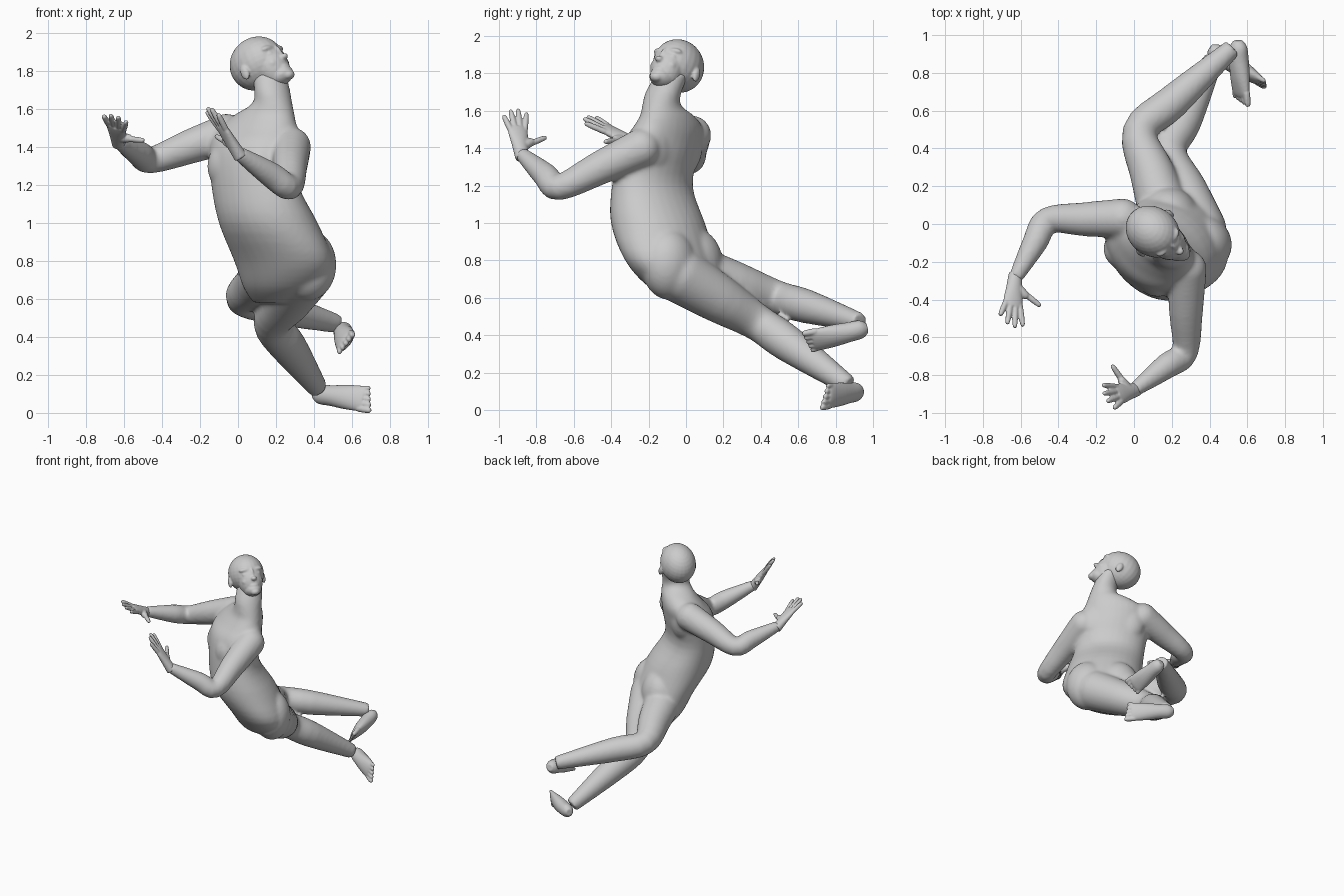
import bpy, bmesh, math
from mathutils import Vector, Matrix

cube = bpy.data.objects.get("Cube")
if cube:
    bpy.data.objects.remove(cube)

clay = bpy.data.materials.new("grey_clay")
clay.use_nodes = True
grey = (0.6, 0.6, 0.6, 1)
clay.diffuse_color = grey
clay.node_tree.nodes["Principled BSDF"].inputs["Base Color"].default_value = grey


def spline(rows, steps):
    """Smooth curve that passes through every row."""
    rows = [Vector(row) for row in rows]
    curve = []
    for i, (start, end) in enumerate(zip(rows, rows[1:])):
        before = rows[max(i - 1, 0)]
        after = rows[min(i + 2, len(rows) - 1)]
        leave, arrive = (end - before) / 2, (after - start) / 2
        for k in range(steps):
            t = k / steps
            ease = t * t * (3 - 2 * t)
            curve.append(start.lerp(end, ease) + leave * t * (1 - t) ** 2 - arrive * t * t * (1 - t))
    return curve + [rows[-1]]


def loft(bm, rows, side, axis=None, sides=24, steps=4):
    """Closed tube; each row holds a centre, a half width and a half depth."""
    rows = spline([(*centre, width, depth) for centre, width, depth in rows], steps)
    centres = [Vector(row[:3]) for row in rows]
    rings = []
    for i, (centre, row) in enumerate(zip(centres, rows)):
        along = axis or (centres[min(i + 1, len(rows) - 1)] - centres[max(i - 1, 0)]).normalized()
        across = (side - along * side.dot(along)).normalized()
        through = along.cross(across)
        ring = []
        for k in range(sides):
            angle = math.tau * k / sides
            offset = across * row[3] * math.cos(angle) + through * row[4] * math.sin(angle)
            ring.append(bm.verts.new(centre + offset))
        rings.append(ring)
    for lower, upper in zip(rings, rings[1:]):
        for k in range(sides):
            n = (k + 1) % sides
            bm.faces.new((lower[k], lower[n], upper[n], upper[k]))
    bm.faces.new(rings[0])
    bm.faces.new(rings[-1])


def blob(bm, centre, radii, frame):
    """Ellipsoid aligned to a frame."""
    matrix = Matrix.Translation(centre) @ frame.to_4x4() @ Matrix.Diagonal((*radii, 1))
    bmesh.ops.create_uvsphere(bm, u_segments=24, v_segments=16, radius=1, matrix=matrix)


def digit(bm, base, tip, radius, side):
    """Finger or toe with a rounded tip."""
    profile = ((0, 1), (0.5, 1), (0.9, 0.8), (1, 0.4))
    loft(bm, [(base.lerp(tip, t), radius * r, radius * r) for t, r in profile], side, sides=12, steps=2)


def limb(bm, root, joint, end, thick):
    """Tapering arm or leg with a swell below the bent joint."""
    root, joint, end = Vector(root), Vector(joint), Vector(end)
    path = ((root, 1), (root.lerp(joint, 0.5), 0.86), (joint, 0.66),
            (joint.lerp(end, 0.35), 0.65), (end, 0.36))
    loft(bm, [(centre, thick * r, thick * r) for centre, r in path], Vector((0, 0, 1)))
    blob(bm, root, (thick, thick, thick), Matrix.Identity(3))


def finish(bm, name, voxel, smoothing):
    """Fuse overlapping volumes into one soft skin."""
    bmesh.ops.recalc_face_normals(bm, faces=bm.faces)
    mesh = bpy.data.meshes.new(name)
    bm.to_mesh(mesh)
    bm.free()
    mesh.materials.append(clay)
    part = bpy.data.objects.new(name, mesh)
    bpy.context.collection.objects.link(part)
    fuse = part.modifiers.new("fuse", 'REMESH')
    fuse.mode = 'VOXEL'
    fuse.voxel_size = voxel
    fuse.use_smooth_shade = True
    soften = part.modifiers.new("soften", 'SMOOTH')
    soften.factor = 0.5
    soften.iterations = smoothing


# Torso and neck: level rings turned to the shoulder line
up = Vector((0, 0, 1))
across = Vector((0.77, -0.64, 0))
back = up.cross(across)
turned = Matrix((across, back, up)).transposed()
body = bmesh.new()
loft(body, [((0.2, 0.06, 0.58), 0.13, 0.1), ((0.24, 0, 0.66), 0.23, 0.18),
            ((0.24, -0.08, 0.8), 0.29, 0.21), ((0.16, -0.15, 1), 0.28, 0.23),
            ((0.09, -0.18, 1.2), 0.26, 0.18), ((0.08, -0.14, 1.4), 0.26, 0.18),
            ((0.1, -0.1, 1.5), 0.24, 0.15), ((0.14, -0.1, 1.57), 0.18, 0.12),
            ((0.18, -0.13, 1.63), 0.11, 0.1), ((0.18, -0.12, 1.7), 0.09, 0.1),
            ((0.16, -0.07, 1.8), 0.09, 0.09)], across, up, sides=32)
pelvis, chest = Vector((0.25, -0.06, 0.78)), Vector((0.08, -0.15, 1.3))
for mirror in (-1, 1):
    offset = across * mirror * 0.11
    blob(body, pelvis + offset + back * 0.05, (0.16, 0.14, 0.19), turned)            # buttock
    blob(body, chest + offset - back * 0.08, (0.11, 0.1, 0.13), turned)              # breast
    blob(body, chest + offset + back * 0.08 + up * 0.12, (0.13, 0.09, 0.17), turned) # shoulder blade

# Limbs: root, bent joint, end
right_wrist, left_wrist = Vector((-0.63, -0.29, 1.43)), Vector((0, -0.88, 1.37))
limb(body, (-0.06, 0.03, 1.47), (-0.46, 0.02, 1.33), right_wrist, 0.105)
limb(body, (0.28, -0.24, 1.4), (0.27, -0.68, 1.19), left_wrist, 0.105)
limb(body, (0.17, 0.03, 0.75), (0.03, 0.49, 0.6), (0.52, 0.93, 0.47), 0.14)
limb(body, (0.34, -0.03, 0.72), (0.18, 0.38, 0.47), (0.42, 0.87, 0.13), 0.15)
finish(body, "body", 0.013, 8)

# Head: frame built from the gaze direction
gaze = Vector((0.73, -0.53, 0.48)).normalized()
left = up.cross(gaze).normalized()
frame = Matrix((gaze, left, gaze.cross(left))).transposed()
skull = Vector((0.1, -0.04, 1.84))
head = bmesh.new()


def feature(forward, sideways, rise, radii):
    """Facial form, mirrored when it lies off the centre."""
    for mirror in ((-1, 1) if sideways else (1,)):
        blob(head, skull + frame @ Vector((forward, sideways * mirror, rise)), radii, frame)


feature(0, 0, 0, (0.155, 0.13, 0.14))              # skull
feature(0.08, 0, -0.06, (0.09, 0.09, 0.12))        # face
feature(0.1, 0, -0.13, (0.08, 0.065, 0.05))        # jaw
feature(0.155, 0, -0.15, (0.03, 0.035, 0.025))     # chin
feature(0.17, 0, -0.05, (0.025, 0.022, 0.018))     # nose tip
feature(0.15, 0, -0.02, (0.02, 0.014, 0.05))       # nose bridge
feature(0.12, 0.04, 0.02, (0.03, 0.05, 0.02))      # brow
feature(0.12, 0.05, -0.065, (0.03, 0.03, 0.03))    # cheek
feature(0.128, 0.045, -0.015, (0.02, 0.025, 0.02)) # eye
feature(0.155, 0, -0.1, (0.02, 0.035, 0.012))      # upper lip
feature(0.15, 0, -0.12, (0.02, 0.03, 0.012))       # lower lip
feature(-0.01, 0.13, -0.05, (0.025, 0.014, 0.04))  # ear
finish(head, "head", 0.0065, 4)


def make_hand(name, wrist, reach, thumb_side):
    """Palm, four fanned fingers and a thumb."""
    reach = Vector(reach).normalized()
    side = Vector(thumb_side)
    side = (side - reach * side.dot(reach)).normalized()

    def at(along, sideways):
        return wrist + reach * along + side * sideways

    bm = bmesh.new()
    loft(bm, [(at(-0.03, 0), 0.036, 0.036), (at(0.06, 0), 0.045, 0.03),
              (at(0.13, 0), 0.055, 0.024), (at(0.17, 0), 0.05, 0.018)], side)
    for k in range(4):
        spread = k - 1.5
        length = 0.29 - 0.015 * (spread - 0.3) ** 2
        digit(bm, at(0.15, spread * 0.027), at(length, spread * 0.045), 0.016, side)
    digit(bm, at(0.04, 0), at(0.09, 0.08), 0.026, side)
    digit(bm, at(0.07, 0.06), at(0.12, 0.16), 0.016, side)
    finish(bm, name, 0.0055, 3)


make_hand("right_hand", right_wrist, (-0.02, -0.24, 0.13), (0.9, -0.3, -0.3))
make_hand("left_hand", left_wrist, (-0.16, -0.04, 0.25), (-0.3, 0.9, -0.1))


def make_foot(name, heel, toe, big_toe_side):
    """Heel, instep and five toes that shorten away from the big one."""
    heel, toe, side = Vector(heel), Vector(toe), Vector(big_toe_side)
    along = (toe - heel).normalized()
    side = (side - along * side.dot(along)).normalized()
    bm = bmesh.new()
    profile = ((0, 0.025, 0.025), (0.1, 0.05, 0.045), (0.3, 0.055, 0.05),
               (0.55, 0.065, 0.045), (0.78, 0.068, 0.03), (0.86, 0.06, 0.02))
    loft(bm, [(heel.lerp(toe, t), width, depth) for t, width, depth in profile], side)
    for k in range(5):
        shift = side * (0.054 - 0.027 * k)
        digit(bm, heel.lerp(toe, 0.78) + shift, heel.lerp(toe, 1 - 0.02 * k) + shift * 1.1,
              0.018 - 0.001 * k, side)
    finish(bm, name, 0.006, 2)


make_foot("right_foot", (0.55, 0.97, 0.44), (0.57, 0.63, 0.36), (0.5, 0.1, 0.8))
make_foot("left_foot", (0.4, 0.93, 0.1), (0.71, 0.73, 0.07), (0.1, -0.3, -0.95))
